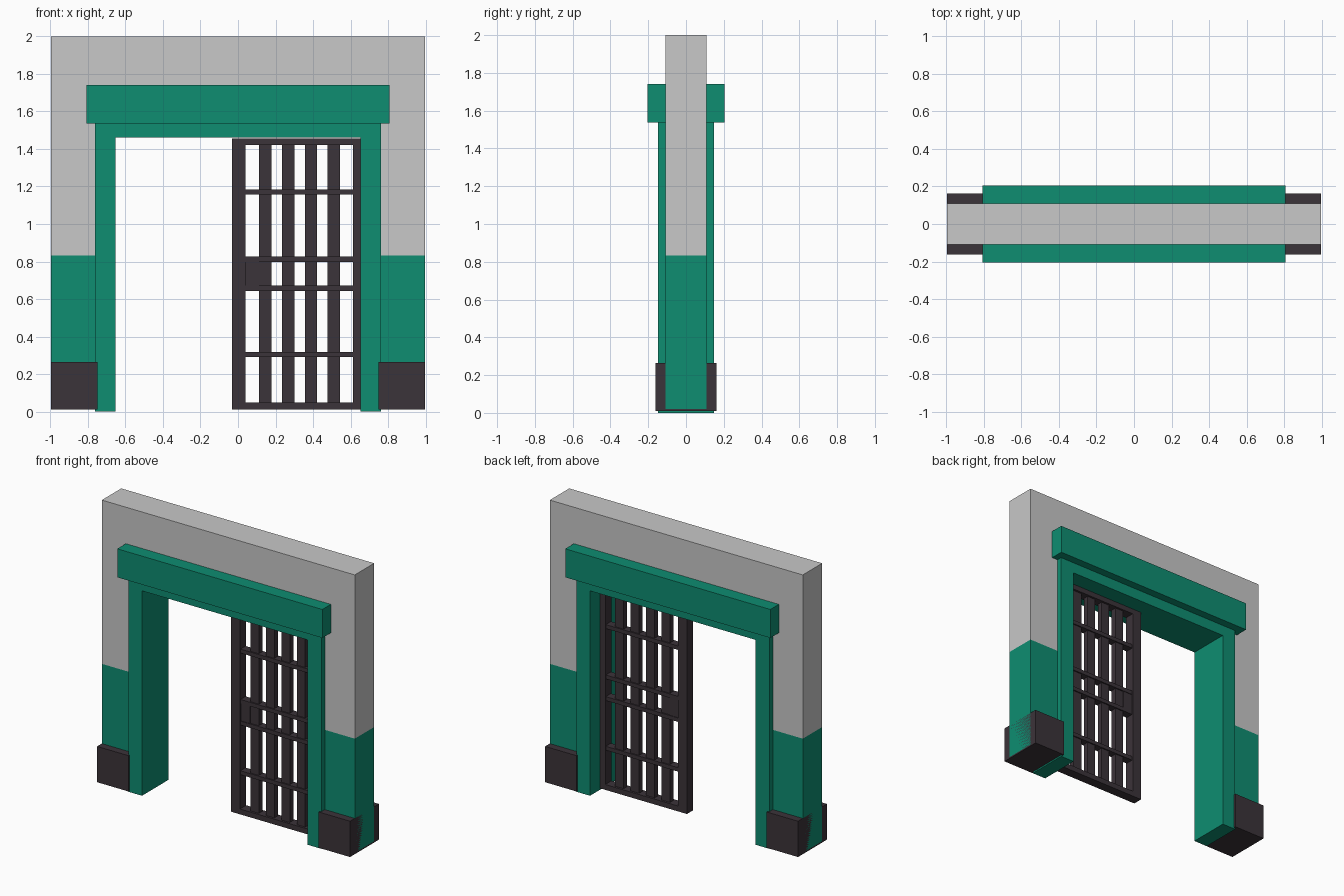
import bpy, bmesh
from mathutils import Vector

if "Cube" in bpy.data.objects:
    bpy.data.objects.remove(bpy.data.objects["Cube"])


def material(name, rgb):
    m = bpy.data.materials.new(name)
    m.diffuse_color = (*rgb, 1.0)
    m.use_nodes = True
    m.node_tree.nodes["Principled BSDF"].inputs["Base Color"].default_value = m.diffuse_color
    return m


GREY = material("light grey plaster", (0.578, 0.578, 0.578))
GREEN = material("green paint", (0.0044, 0.266, 0.165))
DARK = material("dark iron", (0.044, 0.033, 0.041))


def finish(name, bm, *mats):
    bmesh.ops.recalc_face_normals(bm, faces=bm.faces)
    me = bpy.data.meshes.new(name)
    bm.to_mesh(me)
    bm.free()
    for m in mats:
        me.materials.append(m)
    ob = bpy.data.objects.new(name, me)
    bpy.context.collection.objects.link(ob)
    return ob


def box(name, x0, x1, depth, z0, z1, mat):
    """Box spanning x and z, centred on y = 0 with the given half depth."""
    bm = bmesh.new()
    bmesh.ops.create_cube(bm, size=1)
    for v in bm.verts:
        v.co = Vector((x0 + (v.co.x + 0.5) * (x1 - x0), v.co.y * 2 * depth,
                       z0 + (v.co.z + 0.5) * (z1 - z0)))
    return finish(name, bm, mat)


def portal(outer, inner, depth, bottom, soffit, top):
    """Upside-down U profile extruded along y."""
    pts = [(-outer, bottom), (-inner, bottom), (-inner, soffit), (inner, soffit),
           (inner, bottom), (outer, bottom), (outer, top), (-outer, top)]
    bm = bmesh.new()
    face = bm.faces.new([bm.verts.new((x, -depth, z)) for x, z in pts])
    ext = bmesh.ops.extrude_face_region(bm, geom=[face])
    moved = [g for g in ext["geom"] if isinstance(g, bmesh.types.BMVert)]
    bmesh.ops.translate(bm, verts=moved, vec=(0, 2 * depth, 0))
    return bm


# Wall, painted green below the dado line
bm = portal(0.997, 0.70, 0.109, 0.02, 1.50, 2.0)
bmesh.ops.bisect_plane(bm, geom=bm.verts[:] + bm.edges[:] + bm.faces[:],
                       plane_co=(0, 0, 0.833), plane_no=(0, 0, 1))
for f in bm.faces:
    f.material_index = int(max(v.co.z for v in f.verts) < 0.84)
finish("wall", bm, GREY, GREEN)

# Door frame and header beam
finish("door_frame", portal(0.761, 0.653, 0.148, 0.0, 1.46, 1.54), GREEN)
box("header_beam", -0.808, 0.808, 0.205, 1.537, 1.74, GREEN)

# Plinth blocks at both wall ends
box("plinth_left", -0.997, -0.75, 0.162, 0.01, 0.265, DARK)
box("plinth_right", 0.75, 0.997, 0.162, 0.01, 0.265, DARK)

# Gate outer frame
box("gate_stile_left", -0.032, 0.04, 0.035, 0.01, 1.457, DARK)
box("gate_stile_right", 0.612, 0.68, 0.035, 0.01, 1.457, DARK)
box("gate_rail_bottom", 0.03, 0.62, 0.035, 0.01, 0.048, DARK)
box("gate_rail_top", 0.03, 0.62, 0.035, 1.42, 1.457, DARK)

# Gate upright bars
for i in range(4):
    x = 0.145 + 0.122 * i
    box(f"gate_bar_{i + 1}", x - 0.033, x + 0.033, 0.02, 0.03, 1.44, DARK)

# Gate cross bars
for i, z in enumerate((0.304, 0.658, 0.812, 1.171)):
    box(f"gate_cross_bar_{i + 1}", 0.03, 0.62, 0.029, z - 0.014, z + 0.014, DARK)

# Lock box
box("lock_box", 0.035, 0.113, 0.025, 0.665, 0.805, DARK)
